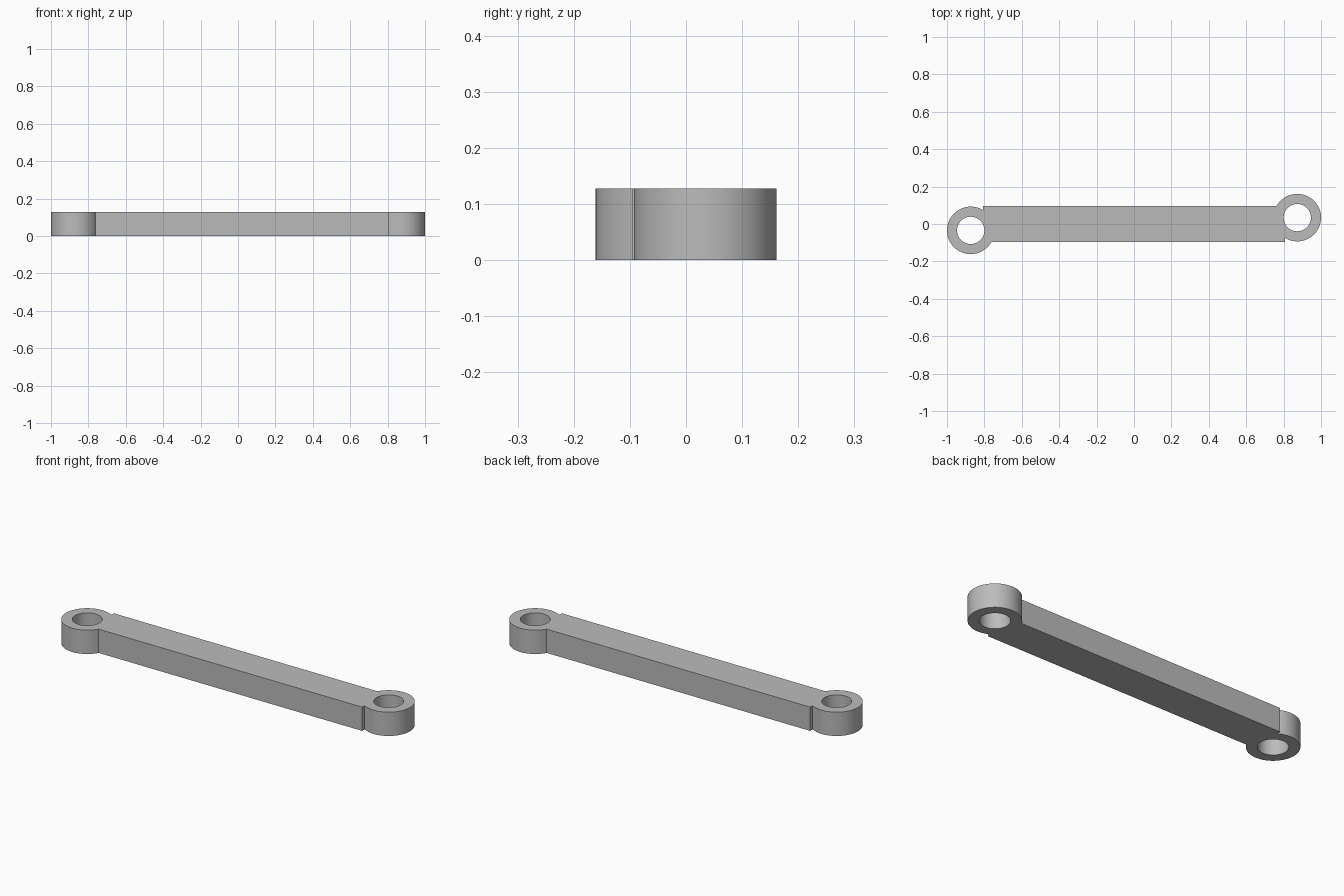
import bpy
import bmesh
from math import acos, asin, cos, sin, pi, tau

cube = bpy.data.objects.get("Cube")
if cube:
    bpy.data.objects.remove(cube)

HEIGHT = 0.128
OUTER, HOLE = 0.127, 0.073        # eye radii
EYE_X, EYE_Y = -0.873, -0.034     # left eye; the other is its half-turn copy
BAR_END, BAR_HALF = -0.806, 0.096


def arc(radius, start, end, steps):
    """Points along an arc about the left eye."""
    angles = [start + (end - start) * i / steps for i in range(steps + 1)]
    return [(EYE_X + radius * cos(a), EYE_Y + radius * sin(a)) for a in angles]


def half_turn(points):
    return [(-x, -y) for x, y in points]


def add_loop(curve, points):
    spline = curve.splines.new("POLY")
    spline.points.add(len(points) - 1)
    for point, (x, y) in zip(spline.points, points):
        point.co = (x, y, 0, 1)
    spline.use_cyclic_u = True


# Outline: bar corner, then round the eye until it meets the bar's other side
start = acos((BAR_END - EYE_X) / OUTER)
end = tau + asin((-BAR_HALF - EYE_Y) / OUTER)
end_outline = [(BAR_END, BAR_HALF)] + arc(OUTER, start, end, 56)
hole = arc(HOLE, 0, tau, 64)[:-1]

curve = bpy.data.curves.new("link_profile", "CURVE")
curve.dimensions = "2D"
curve.fill_mode = "BOTH"
curve.extrude = HEIGHT / 2
for loop in (end_outline + half_turn(end_outline), hole, half_turn(hole)):
    add_loop(curve, loop)

# Turn the extruded profile into one closed mesh
profile = bpy.data.objects.new("link_profile", curve)
bpy.context.collection.objects.link(profile)
bpy.context.view_layer.update()
graph = bpy.context.evaluated_depsgraph_get()
mesh = bpy.data.meshes.new_from_object(profile.evaluated_get(graph))
bpy.data.objects.remove(profile)
mesh.name = "link_arm"

bm = bmesh.new()
bm.from_mesh(mesh)
bmesh.ops.remove_doubles(bm, verts=bm.verts, dist=0.0001)
bmesh.ops.translate(bm, verts=bm.verts, vec=(0, 0, HEIGHT / 2))
bmesh.ops.recalc_face_normals(bm, faces=bm.faces)
bm.to_mesh(mesh)
bm.free()

arm = bpy.data.objects.new("link_arm", mesh)
bpy.context.collection.objects.link(arm)

# Plain grey
grey = bpy.data.materials.new("grey")
grey.use_nodes = True
colour = (0.5, 0.5, 0.5, 1)
grey.diffuse_color = colour
grey.node_tree.nodes["Principled BSDF"].inputs["Base Color"].default_value = colour
mesh.materials.clear()
mesh.materials.append(grey)

bpy.ops.object.select_all(action="DESELECT")
arm.select_set(True)
bpy.context.view_layer.objects.active = arm
bpy.ops.object.shade_smooth_by_angle(angle=pi / 6)
